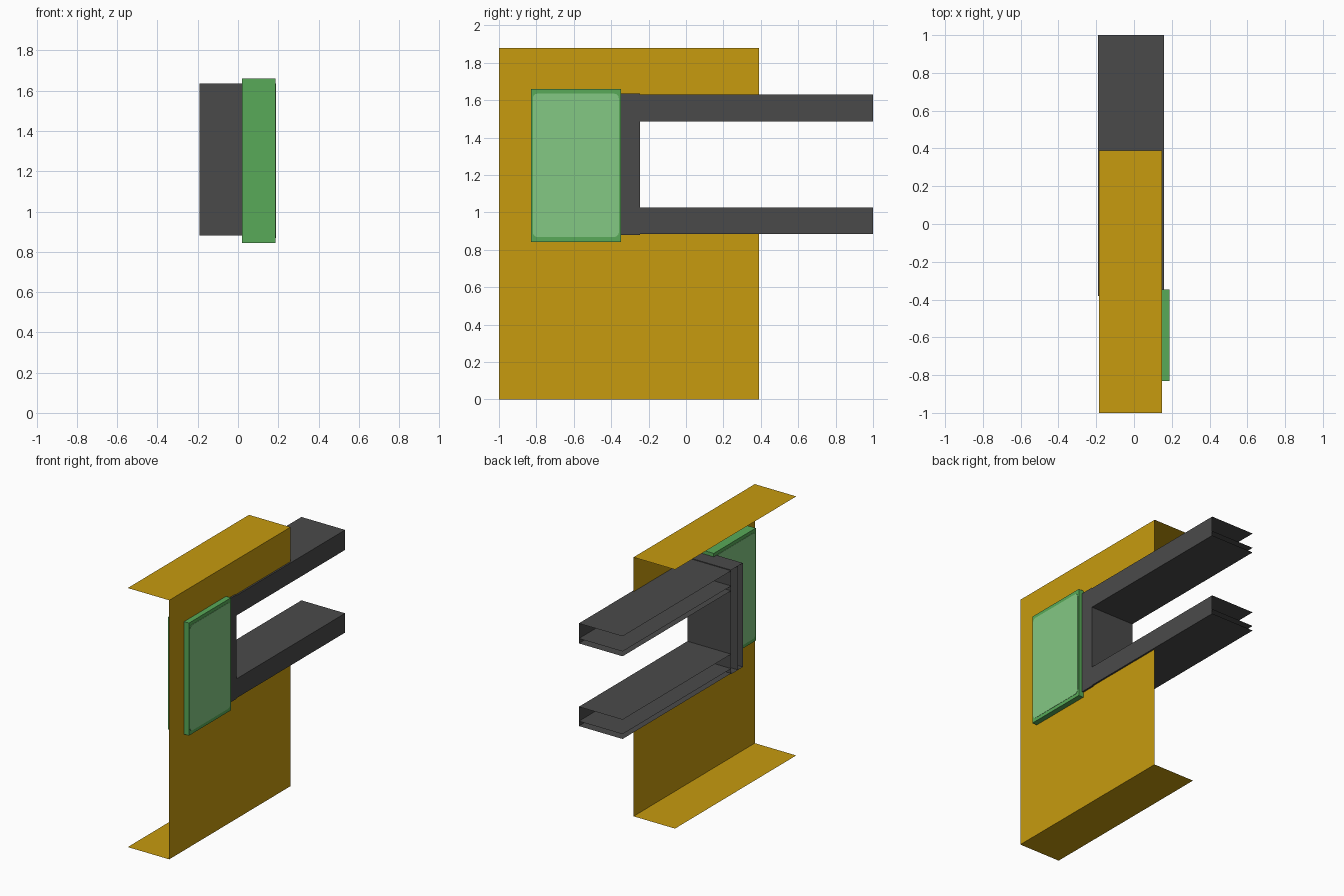
import bpy, bmesh

if "Cube" in bpy.data.objects:
    bpy.data.objects.remove(bpy.data.objects["Cube"])


def material(name, rgb):
    m = bpy.data.materials.new(name)
    m.diffuse_color = (*rgb, 1)
    m.use_nodes = True
    m.node_tree.nodes["Principled BSDF"].inputs["Base Color"].default_value = m.diffuse_color
    return m


YELLOW = material("ochre yellow", (0.57, 0.328, 0.0045))
DARK = material("dark grey", (0.0685, 0.0685, 0.0685))
GREEN = material("green", (0.098, 0.402, 0.098))
PALE = material("pale green", (0.227, 0.578, 0.227))


def slabs(name, boxes, mat):
    """One object from axis-aligned boxes; a box with one zero extent is a single sheet."""
    bm = bmesh.new()
    for lo, hi in boxes:
        flat = [i for i in range(3) if lo[i] == hi[i]]
        if flat:
            a, b = [i for i in range(3) if i != flat[0]]
            vs = []
            for u, v in ((lo, lo), (hi, lo), (hi, hi), (lo, hi)):
                p = list(lo)
                p[a], p[b] = u[a], v[b]
                vs.append(bm.verts.new(p))
            bm.faces.new(vs)
        else:
            r = bmesh.ops.create_cube(bm, size=1)
            for v in r["verts"]:
                v.co = [(lo[i] + hi[i]) / 2 + v.co[i] * (hi[i] - lo[i]) for i in range(3)]
    me = bpy.data.meshes.new(name)
    bm.to_mesh(me)
    bm.free()
    me.materials.append(mat)
    ob = bpy.data.objects.new(name, me)
    bpy.context.collection.objects.link(ob)
    return ob


# Large sheet channel: web with a slot open to the back, plus two flanges
WX, FX, Y0, Y1, TOP = 0.148, -0.185, -1.0, 0.39, 1.88
LOW, HIGH = 0.885, 1.63
slabs("beam_web", [
    ((WX, Y0, 0), (WX, Y1, LOW)),
    ((WX, Y0, HIGH), (WX, Y1, TOP)),
    ((WX, Y0, LOW), (WX, -0.38, HIGH)),
], YELLOW)
for name, z in (("beam_bottom_flange", 0), ("beam_top_flange", TOP)):
    slabs(name, [((FX, Y0, z), (WX, Y1, z))], YELLOW)

# Dark arms: channels open towards -x, with an inner shelf
DX, OX, FRONT, INNER = 0.16, -0.191, -0.38, -0.245
for name, lo, hi in (("lower_arm", LOW, 1.025), ("upper_arm", 1.485, HIGH)):
    slabs(name, [((DX, INNER, lo), (DX, 1, hi))] +
          [((OX, INNER, z), (DX, 1, z)) for z in (lo, lo + 0.035, hi)], DARK)

# Dark upright joining the arms
ZL, ZH = 0.88, 1.635
slabs("upright", [((DX, FRONT, ZL), (DX, INNER, ZH))] +
      [((OX, y, ZL), (DX, y, ZH)) for y in (FRONT, -0.325, INNER)] +
      [((OX, FRONT, z), (DX, INNER, z)) for z in (ZL, ZH)], DARK)

# Green block through the web, with pale panes on both broad faces
slabs("block", [((0.021, -0.83, 0.843), (0.187, -0.348, 1.66))], GREEN)
for name, xa, xb in (("outer_pane", 0.186, 0.189), ("inner_pane", 0.019, 0.022)):
    pane = slabs(name, [((xa, -0.819, 0.868), (xb, -0.359, 1.635))], PALE)
    # round the four corners seen face-on
    bm = bmesh.new()
    bm.from_mesh(pane.data)
    edges = [e for e in bm.edges if abs(e.verts[0].co.x - e.verts[1].co.x) > 0.001]
    bmesh.ops.bevel(bm, geom=edges, offset=0.025, segments=3, profile=0.5, affect='EDGES')
    bm.to_mesh(pane.data)
    bm.free()
